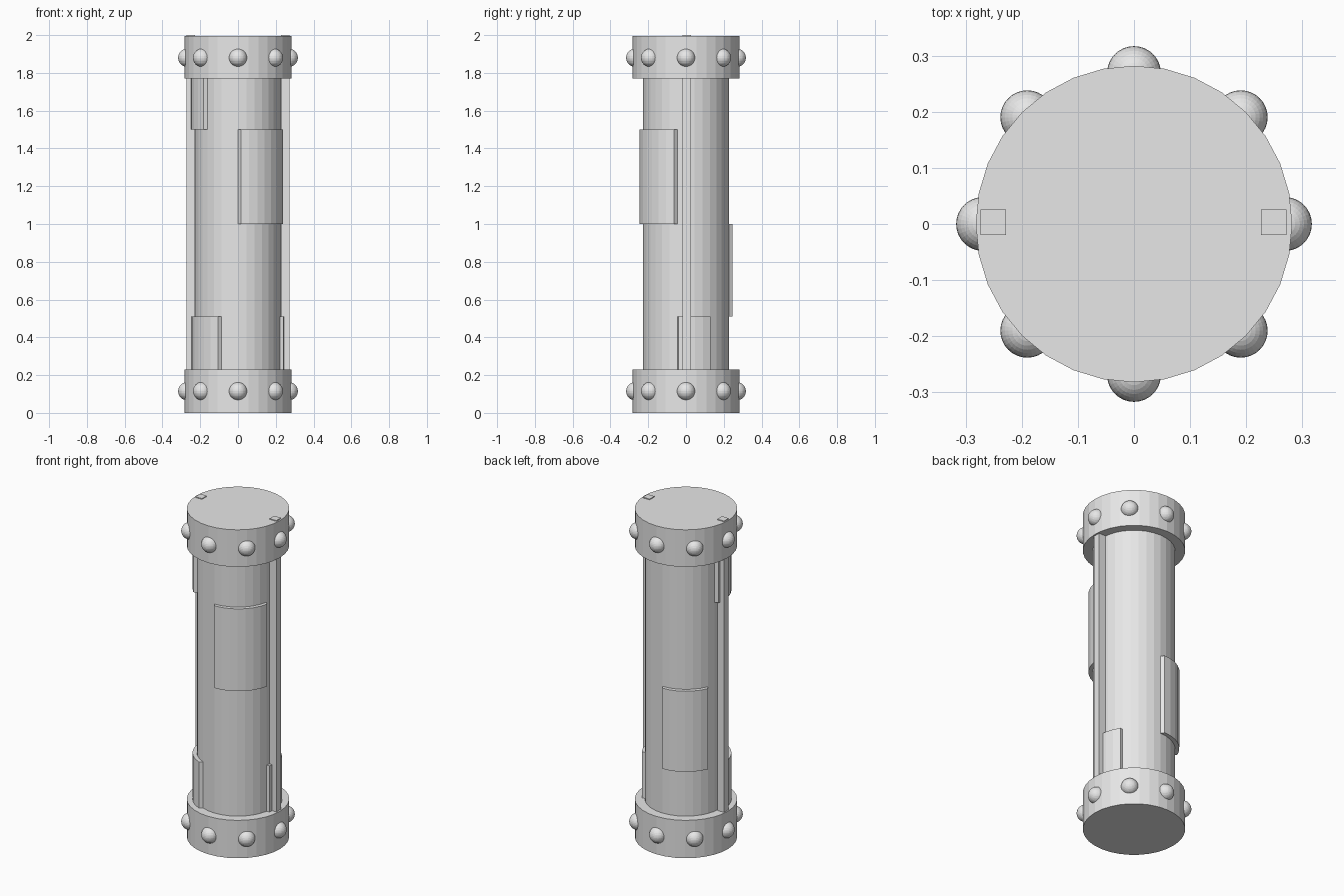
import bpy, bmesh, math
from mathutils import Vector

cube = bpy.data.objects.get("Cube")
if cube:
    bpy.data.objects.remove(cube, do_unlink=True)

SIDES = 32
STEP = 2 * math.pi / SIDES
COLUMN_R, CAP_R = 0.227, 0.282
CAP_TOP = 1.995

grey = bpy.data.materials.new("plain_grey")
grey.use_nodes = True
grey.diffuse_color = (0.8, 0.8, 0.8, 1)
grey.node_tree.nodes["Principled BSDF"].inputs["Base Color"].default_value = (0.8, 0.8, 0.8, 1)


def finish(name, bm):
    bmesh.ops.recalc_face_normals(bm, faces=bm.faces)
    mesh = bpy.data.meshes.new(name)
    bm.to_mesh(mesh)
    bm.free()
    mesh.materials.append(grey)
    obj = bpy.data.objects.new(name, mesh)
    bpy.context.collection.objects.link(obj)
    return obj


def prism(name, outline, z0, z1):
    """Extrude a closed flat outline from z0 up to z1."""
    bm = bmesh.new()
    base = bm.faces.new([bm.verts.new((p.x, p.y, z0)) for p in outline])
    top = bmesh.ops.extrude_face_region(bm, geom=[base])
    verts = [g for g in top["geom"] if isinstance(g, bmesh.types.BMVert)]
    bmesh.ops.translate(bm, verts=verts, vec=(0, 0, z1 - z0))
    return finish(name, bm)


def arc(radius, first, last):
    return [Vector((radius * math.cos(i * STEP), radius * math.sin(i * STEP)))
            for i in range(first, last + 1)]


# Column and end caps
prism("column", arc(COLUMN_R, 0, SIDES - 1), 0.1, 1.9)
prism("bottom_cap", arc(CAP_R, 0, SIDES - 1), 0, 0.23)
prism("top_cap", arc(CAP_R, 0, SIDES - 1), 1.77, CAP_TOP)

# Square rods along both sides, just poking through the top cap
for name, x in (("left_rod", 0.249), ("right_rod", -0.251)):
    h = 0.0225
    square = [Vector((x + sx * h, 0.003 + sy * h))
              for sx, sy in ((-1, -1), (1, -1), (1, 1), (-1, 1))]
    prism(name, square, 0.1, 2.0)


# Curved plates: a run of column sides pushed straight outwards
def plate(name, first, last, z0, z1, depth=0.024):
    inner = arc(COLUMN_R, first, last)
    middle = (first + last) / 2 * STEP
    push = Vector((math.cos(middle), math.sin(middle))) * depth
    outer = [p + push for p in inner]
    prism(name, outer + inner[::-1], z0, z1)


plate("front_plate", -8, -1, 1.0, 1.5)
plate("back_plate", 8, 14, 0.51, 1.0)
plate("upper_side_plate", 15, 20, 1.5, 1.78)
plate("lower_front_plate", 16, 22, 0.22, 0.51)
plate("lower_side_plate", -1, 3, 0.22, 0.51, 0.018)

# Ring of round rivets on each cap
for name, z in (("bottom_rivet", 0.115), ("top_rivet", 1.88)):
    for i in range(8):
        a = i * math.pi / 4
        bm = bmesh.new()
        bmesh.ops.create_uvsphere(bm, u_segments=32, v_segments=16, radius=0.048)
        rivet = finish(f"{name}_{i + 1}", bm)
        rivet.location = (0.269 * math.cos(a), 0.269 * math.sin(a), z)
